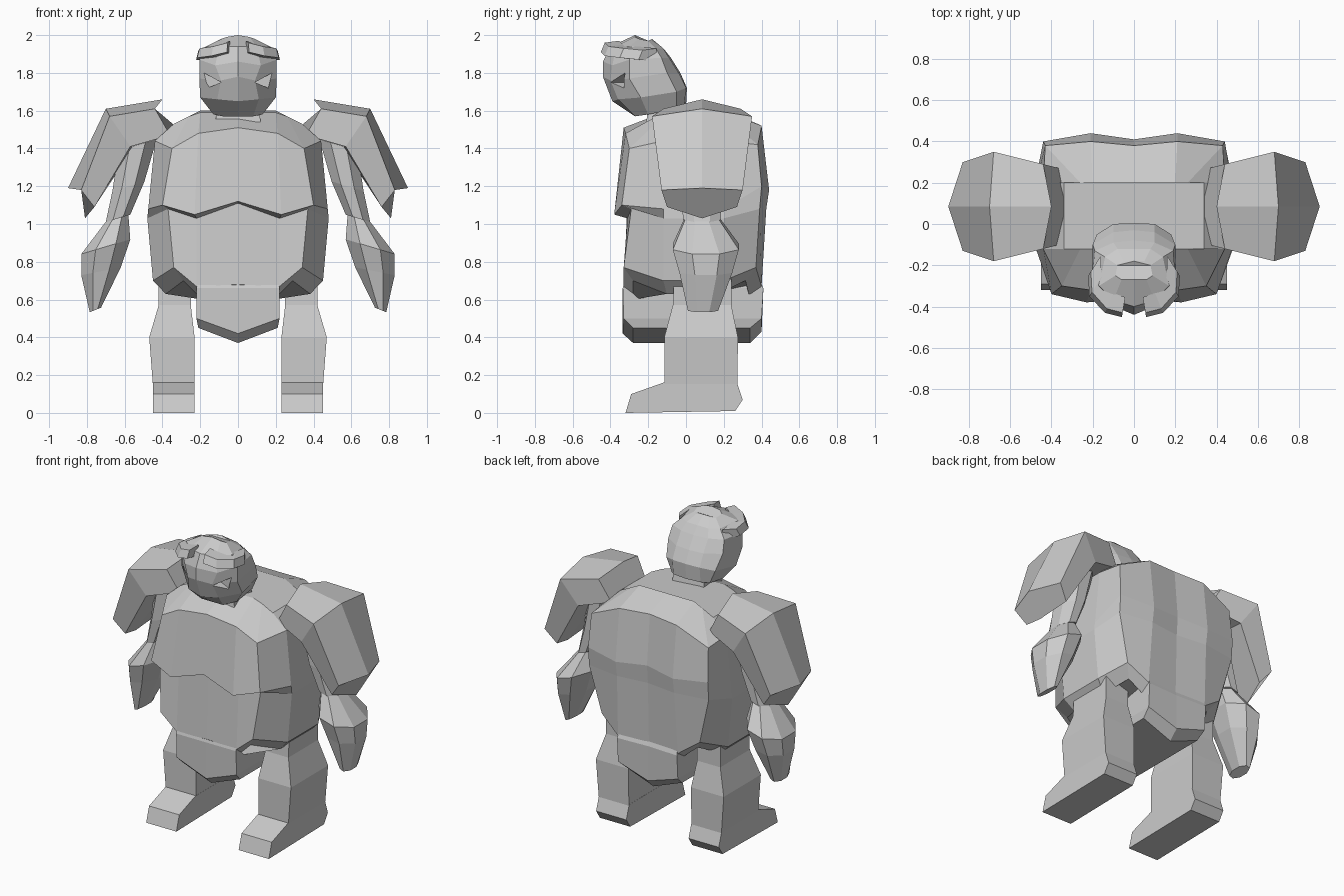
import bpy, bmesh, math


def loft(name, rings, mirror=False):
    """Closed skin over rings of equal point count, optionally mirrored in x."""
    bm = bmesh.new()
    vs = [[bm.verts.new(p) for p in r] for r in rings]
    n = len(rings[0])
    for a, b in zip(vs, vs[1:]):
        for i in range(n):
            j = (i + 1) % n
            bm.faces.new((a[i], a[j], b[j], b[i]))
    bm.faces.new(vs[0])
    bm.faces.new(vs[-1])
    bmesh.ops.recalc_face_normals(bm, faces=bm.faces)
    me = bpy.data.meshes.new(name)
    bm.to_mesh(me)
    bm.free()
    ob = bpy.data.objects.new(name, me)
    bpy.context.collection.objects.link(ob)
    if mirror:
        ob.modifiers.new("mirror", 'MIRROR').use_mirror_merge = False
    return ob


def sym(half):
    """Complete a ring given from front centre round to back centre."""
    return half + [(-x, y, z) for x, y, z in half[::-1] if x > 0]


def box_ring(x0, x1, y0, y1, z):
    return [(x0, y0, z), (x1, y0, z), (x1, y1, z), (x0, y1, z)]


# torso: shoulder yoke, overhanging chest plate, belly, skirt edge
top = [(0, -.12, 1.59), (.2, -.12, 1.59), (.26, -.12, 1.57), (.34, -.12, 1.53),
       (.34, .2, 1.53), (.26, .2, 1.57), (.2, .2, 1.6), (0, .2, 1.6)]
collar = [(0, -.33, 1.51), (.21, -.32, 1.48), (.35, -.3, 1.40), (.44, -.12, 1.44),
          (.44, .2, 1.44), (.43, .38, 1.42), (.21, .40, 1.52), (0, .38, 1.53)]
chest = [(0, -.36, 1.12), (.23, -.38, 1.05), (.40, -.34, 1.10), (.475, -.12, 1.08),
         (.475, .2, 1.08), (.44, .40, 1.2), (.21, .44, 1.18), (0, .41, 1.2)]
belly = [(0, -.31, 1.11), (.22, -.31, 1.03), (.37, -.29, 1.08), (.48, -.12, 1.03),
         (.48, .2, 1.03), (.44, .39, 1.08), (.21, .425, 1.08), (0, .40, 1.08)]
skirt = [(0, -.33, .68), (.22, -.33, .67), (.34, -.33, .77), (.45, -.12, .70),
         (.45, .2, .70), (.36, .37, .77), (.22, .40, .67), (0, .39, .68)]
under = [(x * .85, y * .85, z - .07) for x, y, z in skirt]
loft("torso", [sym(r) for r in (top, collar, chest, belly, skirt, under)])

# solid flap hanging between the legs
flap = [
    [(0, -.29, .8), (.19, -.29, .8), (.19, .35, .8), (0, .35, .8)],
    [(0, -.335, .66), (.22, -.335, .66), (.22, .41, .66), (0, .40, .66)],
    [(0, -.335, .42), (.22, -.33, .50), (.22, .40, .50), (0, .40, .43)],
    [(0, -.28, .37), (.21, -.28, .45), (.21, .34, .45), (0, .34, .37)]]
loft("hip_flap", [sym(r) for r in flap])


# shoulder guards: bent slab with a ridge along the middle
def slab(om, of, inf, im, yc=.085):
    back = [(x, 2 * yc - y, z) for x, y, z in (inf, of)]
    return [om, of, inf, im] + back


loft("shoulder_guard", [
    slab((.40, .085, 1.66), (.44, -.12, 1.61), (.36, -.10, 1.47), (.31, .085, 1.50)),
    slab((.70, .085, 1.61), (.68, -.18, 1.57), (.57, -.15, 1.41), (.55, .085, 1.41)),
    slab((.90, .085, 1.19), (.83, -.13, 1.18), (.76, -.10, 1.09), (.81, .085, 1.03))],
    mirror=True)


# arms ending in heavy mitten hands
def oval(x, y, z, rx, ry, tilt=0, n=8):
    out = []
    for k in range(n):
        a = math.tau * (k + .5) / n
        dx = rx * 1.08 * math.cos(a)
        out.append((x + dx, y + ry * 1.08 * math.sin(a), z + tilt * dx))
    return out


loft("arm", [oval(.53, .08, 1.43, .10, .11, -.2), oval(.58, .08, 1.2, .085, .11, -.3),
             oval(.635, .085, 1.03, .065, .10, -.3)], mirror=True)
loft("hand", [oval(.64, .085, 1.03, .06, .09, -.3), oval(.70, .105, .88, .13, .175, -.3),
              oval(.725, .105, .75, .105, .14, -.2), oval(.755, .09, .545, .03, .08, -.4)],
     mirror=True)

# legs
loft("leg", [box_ring(.25, .42, -.06, .24, .76), box_ring(.25, .42, -.07, .24, .57),
             box_ring(.23, .47, -.115, .275, .40), box_ring(.23, .45, -.115, .272, .14)],
     mirror=True)

# feet: side profile extruded in x
sole = [(-.12, .16), (-.29, .10), (-.32, 0), (.26, .01), (.30, .07), (.27, .16)]
loft("foot", [[(x, y, z) for y, z in sole] for x in (.229, .451)], mirror=True)

# head, leaning forward
chin = [(0, -.27, 1.57), (.08, -.27, 1.57), (.13, -.2, 1.58), (.14, -.05, 1.61),
        (.1, -.01, 1.62), (0, 0, 1.62)]
jaw = [(0, -.39, 1.65), (.11, -.36, 1.66), (.2, -.24, 1.67), (.18, -.05, 1.70),
       (.1, 0, 1.72), (0, .005, 1.72)]
cheek = [(0, -.44, 1.78), (.09, -.40, 1.76), (.205, -.3, 1.77), (.2, -.1, 1.80),
         (.1, -.04, 1.80), (0, -.03, 1.80)]
brow = [(0, -.44, 1.86), (.12, -.39, 1.84), (.205, -.3, 1.87), (.19, -.13, 1.88),
        (.1, -.09, 1.88), (0, -.08, 1.88)]
crown = [(0, -.40, 1.94), (.1, -.37, 1.94), (.17, -.3, 1.94), (.14, -.16, 1.93),
         (.08, -.12, 1.93), (0, -.12, 1.93)]
peak = [(0, -.27, 2.0), (.06, -.27, 1.99), (.09, -.25, 1.98), (.08, -.2, 1.97),
        (.05, -.18, 1.97), (0, -.18, 1.98)]
head = loft("head", [sym(r) for r in (chin, jaw, cheek, brow, crown, peak)])
loft("neck", [box_ring(-.13, .13, -.22, 0, 1.46), box_ring(-.11, .11, -.2, -.03, 1.62)])

# slanted eye sockets cut into the face
eye = [(.09, 1.75), (.16, 1.72), (.18, 1.80)]
cut = loft("eye_cutter", [[(x, y, z) for x, z in eye] for y in (-.5, -.32)], mirror=True)
cut.hide_render = True
cut.hide_set(True)
cut.display_type = 'WIRE'
m = head.modifiers.new("eyes", 'BOOLEAN')
m.object, m.operation = cut, 'DIFFERENCE'

# brow ridge: lumps wrapping round the forehead
ridge = [(.05, -.40, 1.93), (.12, -.38, 1.91), (.185, -.3, 1.90), (.19, -.2, 1.89)]
loft("brow_ridge", [[(x * s, y + (s - 1) * -.3, z + d) for s, d in
                     ((.85, -.03), (1.17, -.02), (1.1, .03), (.85, .04))]
                    for x, y, z in ridge], mirror=True)
